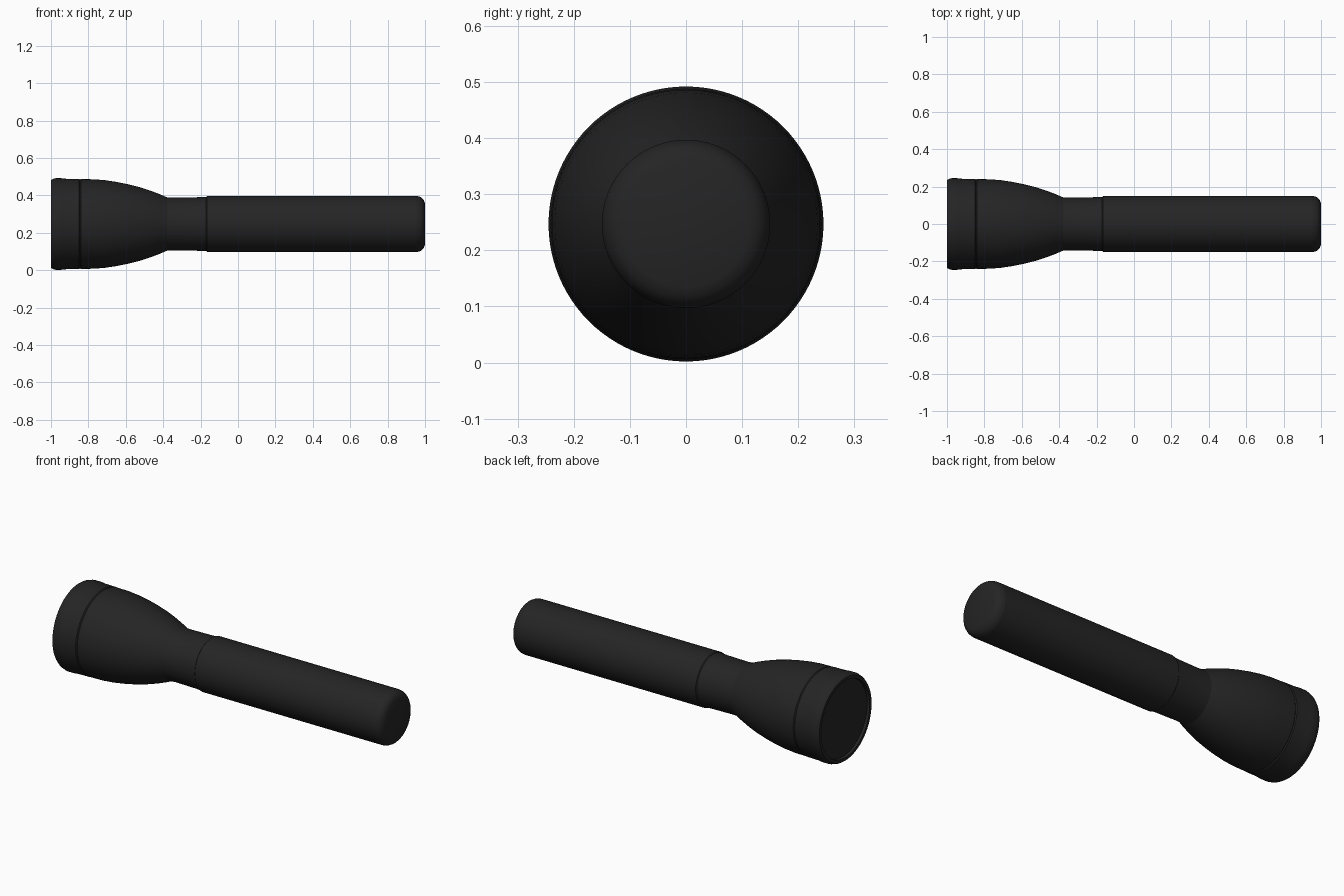
import bpy, bmesh, math

if "Cube" in bpy.data.objects:
    bpy.data.objects.remove(bpy.data.objects["Cube"])

CZ = 0.247
SEG = 96

mat = bpy.data.materials.new("matte_black")
mat.diffuse_color = (0.018, 0.018, 0.018, 1)
mat.use_nodes = True
mat.node_tree.nodes["Principled BSDF"].inputs["Base Color"].default_value = mat.diffuse_color


def lathe(name, profile):
    """Revolve (x, radius) points around the horizontal torch axis."""
    bm = bmesh.new()
    rings = []
    for x, r in profile:
        if r == 0:
            rings.append([bm.verts.new((x, 0, CZ))])
        else:
            angles = [2 * math.pi * i / SEG for i in range(SEG)]
            rings.append([bm.verts.new((x, r * math.cos(a), CZ + r * math.sin(a)))
                          for a in angles])
    for a, b in zip(rings, rings[1:]):
        for i in range(SEG):
            j = (i + 1) % SEG
            quad = [a[i % len(a)], a[j % len(a)], b[j % len(b)], b[i % len(b)]]
            bm.faces.new(list(dict.fromkeys(quad)))
    bmesh.ops.recalc_face_normals(bm, faces=bm.faces)
    me = bpy.data.meshes.new(name)
    bm.to_mesh(me)
    bm.free()
    me.materials.append(mat)
    ob = bpy.data.objects.new(name, me)
    bpy.context.collection.objects.link(ob)
    bpy.ops.object.select_all(action='DESELECT')
    ob.select_set(True)
    bpy.context.view_layer.objects.active = ob
    bpy.ops.object.shade_smooth_by_angle(angle=math.radians(30))
    return ob


# Lens: very slightly domed disc set in the bezel
lathe("lens", [(-0.994, 0), (-0.993, 0.05), (-0.99, 0.13), (-0.985, 0.215)])

# Bezel ring around the lens
lathe("bezel", [(-0.985, 0.215), (-1.0, 0.217), (-1.0, 0.234), (-0.99, 0.241),
                (-0.975, 0.245), (-0.945, 0.245), (-0.925, 0.242),
                (-0.85, 0.241), (-0.845, 0.236)])

# Flared head, bell curve down to the neck
lathe("head", [(-0.845, 0.236), (-0.84, 0.24), (-0.77, 0.239), (-0.71, 0.234),
               (-0.65, 0.225), (-0.59, 0.213), (-0.53, 0.198), (-0.47, 0.179),
               (-0.42, 0.160), (-0.38, 0.143)])

# Neck
lathe("neck", [(-0.38, 0.143), (-0.34, 0.141), (-0.22, 0.143), (-0.17, 0.145)])

# Grip barrel
lathe("barrel", [(-0.17, 0.145), (-0.165, 0.150), (0.955, 0.150)])

# Rounded tail cap
lathe("tail_cap", [(0.955, 0.150), (0.97, 0.147), (0.983, 0.140),
                   (0.992, 0.130), (1.0, 0.112), (1.0, 0)])
